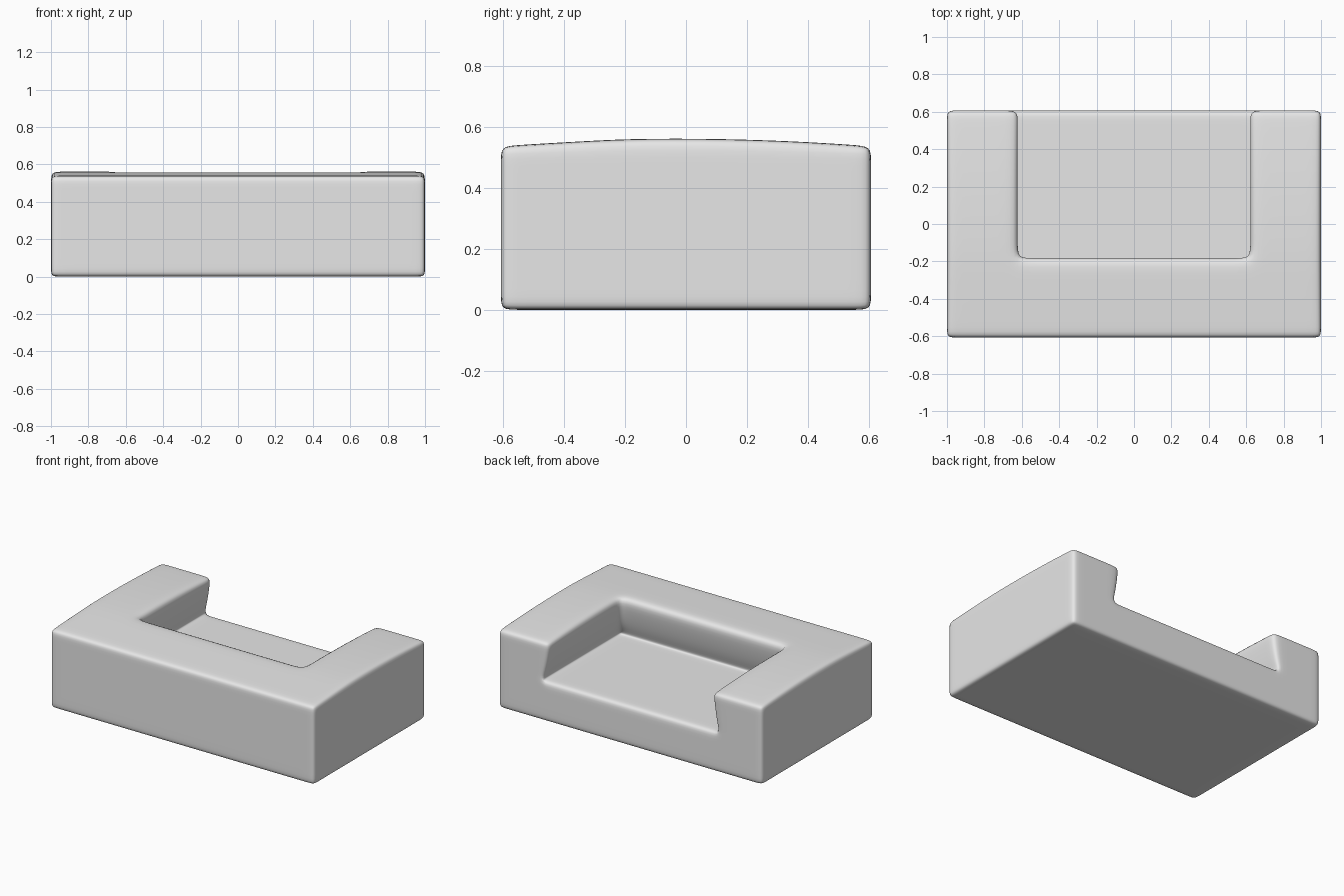
import bpy
import bmesh
from itertools import product

cube = bpy.data.objects.get("Cube")
if cube:
    bpy.data.objects.remove(cube, do_unlink=True)

# Cut positions: pairs of close cuts hold the rounded edges
HALF = [0.2, 0.55, 0.62, 0.70, 0.95, 1.0]
XS = [-x for x in reversed(HALF)] + HALF
YS = [-0.607, -0.555, -0.27, -0.18, -0.10, 0.1, 0.35, 0.55, 0.607]
ZS = [0.0, 0.045, 0.22, 0.275, 0.34, 0.49, 0.562]
ARM, BACK, SEAT, TOP = 0.62, -0.18, 0.275, 0.562


def solid(i, j, k):
    """True for grid cells inside the sofa: a block without the seat opening."""
    if not (0 <= i < len(XS) - 1 and 0 <= j < len(YS) - 1 and 0 <= k < len(ZS) - 1):
        return False
    opening = abs(XS[i] + XS[i + 1]) / 2 < ARM and YS[j] >= BACK and ZS[k] >= SEAT
    return not opening


def shape(x, y, z):
    """Undercut the cushions above the seat and crown the top."""
    side = 1 if x > 0 else -1
    nx, ny, nz = x, y, z
    inside = abs(x) <= ARM and y >= BACK
    if inside and z in (SEAT, 0.34):
        push = 0.05 if z == SEAT else 0.025
        if abs(x) == ARM:
            nx = x + side * push
        if y == BACK:
            ny = y - push * 1.3
    if inside and z == SEAT:
        if abs(x) == 0.55:
            nx = side * 0.64
        if y == -0.10:
            ny = -0.215
    if z == TOP:
        nz = z - 0.07 * y * y
    return nx, ny, nz


# Sofa body: the outer skin of the solid cells
bm = bmesh.new()
verts = {}


def vert(key):
    if key not in verts:
        i, j, k = key
        verts[key] = bm.verts.new(shape(XS[i], YS[j], ZS[k]))
    return verts[key]


for cell in product(range(len(XS) - 1), range(len(YS) - 1), range(len(ZS) - 1)):
    if not solid(*cell):
        continue
    for axis, step in product(range(3), (-1, 1)):
        near = list(cell)
        near[axis] += step
        if solid(*near):
            continue
        u, v = (axis + 1) % 3, (axis + 2) % 3
        ring = []
        for a, b in ((0, 0), (1, 0), (1, 1), (0, 1)):
            corner = list(cell)
            corner[axis] += (step + 1) // 2
            corner[u] += a
            corner[v] += b
            ring.append(vert(tuple(corner)))
        bm.faces.new(ring if step > 0 else ring[::-1])

for face in bm.faces:
    face.smooth = True
mesh = bpy.data.meshes.new("sofa_body")
bm.to_mesh(mesh)
bm.free()
sofa = bpy.data.objects.new("sofa_body", mesh)
bpy.context.collection.objects.link(sofa)

# Soft rounding
soften = sofa.modifiers.new("soften", 'SUBSURF')
soften.levels = 2
soften.render_levels = 2

# Upholstery colour
grey = (0.8, 0.8, 0.8, 1.0)
mat = bpy.data.materials.new("light_grey_upholstery")
mat.use_nodes = True
mat.diffuse_color = grey
mat.node_tree.nodes["Principled BSDF"].inputs["Base Color"].default_value = grey
mesh.materials.append(mat)
